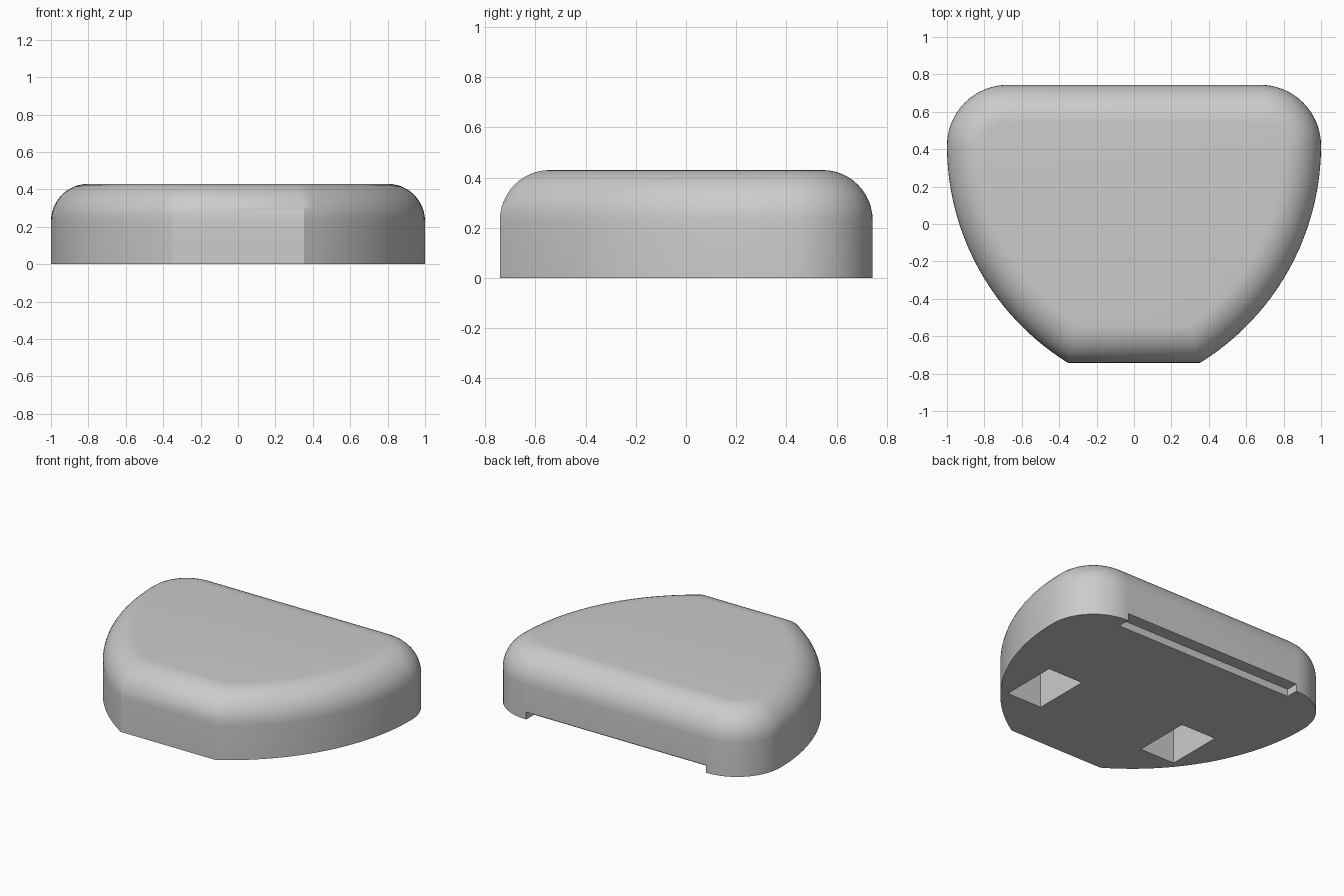
import bpy
import bmesh
from math import sin, cos, asin, pi, sqrt

cube = bpy.data.objects.get("Cube")
if cube:
    bpy.data.objects.remove(cube, do_unlink=True)

HEIGHT, FILLET = 0.43, 0.2
FRONT, BACK = -0.742, 0.744
CORNER_R, SIDE_R = 0.325, 1.366
CENTRE_Y = BACK - CORNER_R      # both arcs meet at this depth
SIDE_X = 1 - SIDE_R             # centre of the long side arc
CORNER_X = 1 - CORNER_R         # centre of the back corner arc

grey = bpy.data.materials.new("light_grey")
grey.use_nodes = True
colour = (0.6, 0.6, 0.6, 1)
grey.diffuse_color = colour
grey.node_tree.nodes["Principled BSDF"].inputs["Base Color"].default_value = colour


def outline(inset):
    """Plan outline moved inwards by a distance, counter-clockwise."""
    r, c = SIDE_R - inset, CORNER_R - inset
    start = asin((FRONT + inset - CENTRE_Y) / r)
    half = []
    for i in range(25):
        a = start * (1 - i / 24)
        half.append((SIDE_X + r * cos(a), CENTRE_Y + r * sin(a)))
    for i in range(1, 17):
        a = pi / 2 * i / 16
        half.append((CORNER_X + c * cos(a), CENTRE_Y + c * sin(a)))
    return half + [(-x, y) for x, y in reversed(half)]


# Body: straight wall, then a quarter-round edge up to the flat top
levels = [(0, 0)]
for i in range(13):
    a = pi / 2 * i / 12
    levels.append((FILLET * (1 - cos(a)), HEIGHT - FILLET + FILLET * sin(a)))

bm = bmesh.new()
rings = [[bm.verts.new((x, y, z)) for x, y in outline(d)] for d, z in levels]
for low, high in zip(rings, rings[1:]):
    for i in range(len(low)):
        j = (i + 1) % len(low)
        bm.faces.new((low[i], low[j], high[j], high[i]))
bm.faces.new(rings[-1])
bm.faces.new(rings[0][::-1])
mesh = bpy.data.meshes.new("body")
bm.to_mesh(mesh)
bm.free()
body = bpy.data.objects.new("body", mesh)
bpy.context.collection.objects.link(body)
mesh.materials.append(grey)


def cut_box(name, x0, x1, y0, y1, top):
    """Cut a box-shaped recess up into the underside."""
    base = -0.1
    bpy.ops.mesh.primitive_cube_add(
        size=1, location=((x0 + x1) / 2, (y0 + y1) / 2, (base + top) / 2))
    cutter = bpy.context.object
    cutter.name = name
    cutter.scale = (x1 - x0, y1 - y0, top - base)
    cutter.hide_render = True
    cutter.data.materials.append(grey)
    bpy.context.view_layer.update()
    mod = body.modifiers.new(name, 'BOOLEAN')
    mod.operation = 'DIFFERENCE'
    mod.solver = 'EXACT'
    mod.object = cutter
    bpy.context.view_layer.objects.active = body
    bpy.ops.object.modifier_apply(modifier=name)
    bpy.data.objects.remove(cutter, do_unlink=True)


# Two deep pockets and the notch along the back edge
cut_box("left_pocket", 0.4, 0.66, -0.41, -0.02, 0.32)
cut_box("right_pocket", -0.66, -0.4, -0.41, -0.02, 0.32)
cut_box("back_notch", -0.67, 0.67, 0.66, 0.9, 0.05)

# Smooth shading with sharp rims
bpy.ops.object.select_all(action='DESELECT')
body.select_set(True)
bpy.context.view_layer.objects.active = body
bpy.ops.object.shade_smooth_by_angle()
